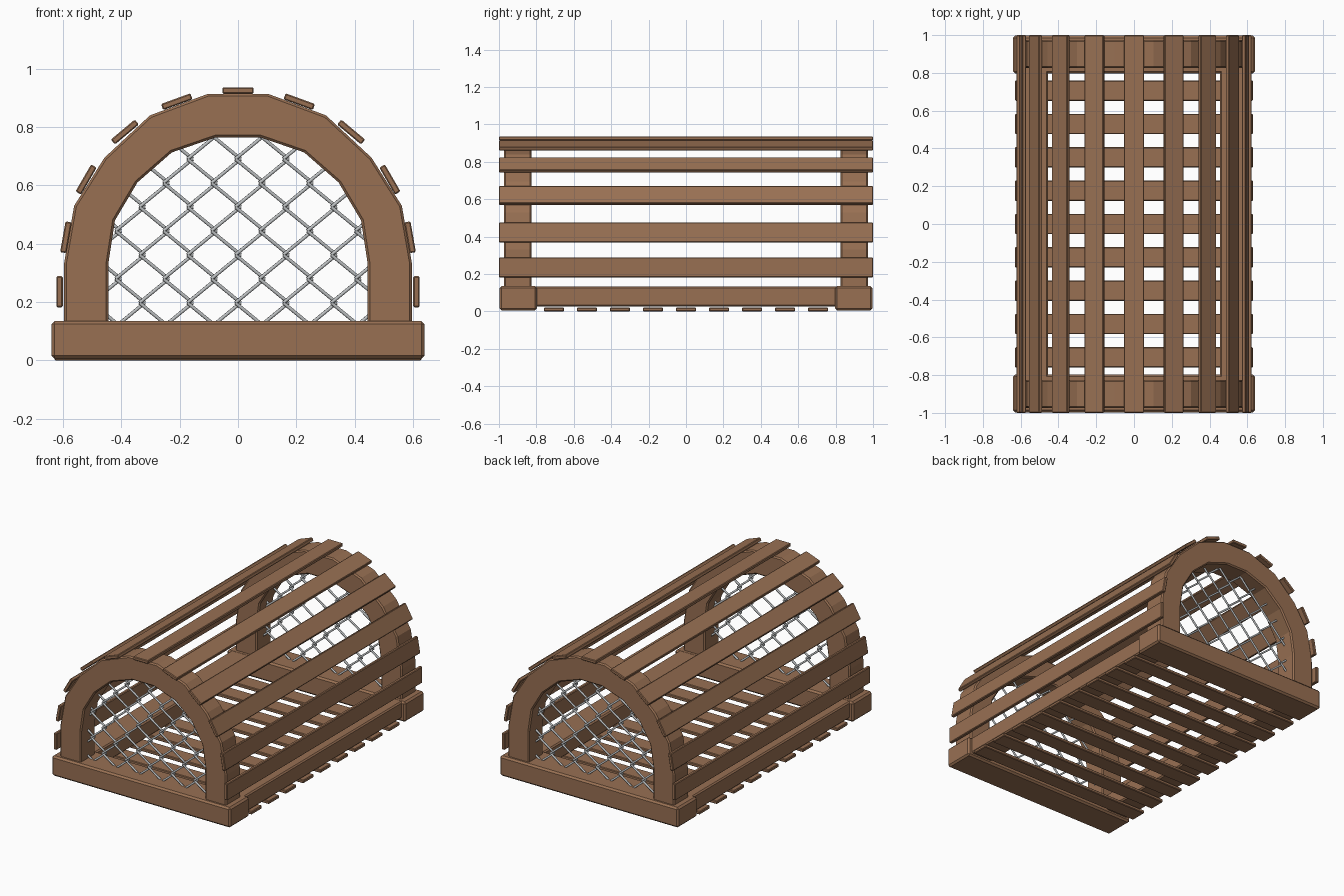
import bpy, bmesh, math
from mathutils import Matrix, Vector

if "Cube" in bpy.data.objects:
    bpy.data.objects.remove(bpy.data.objects["Cube"])


def material(name, rgb):
    m = bpy.data.materials.new(name)
    m.diffuse_color = (*rgb, 1)
    m.use_nodes = True
    m.node_tree.nodes["Principled BSDF"].inputs["Base Color"].default_value = m.diffuse_color
    return m


WOOD = material("brown_wood", (0.315, 0.162, 0.086))
WIRE = material("grey_wire", (0.52, 0.54, 0.55))


def finish(name, bm, mat, bevel):
    bmesh.ops.recalc_face_normals(bm, faces=bm.faces)
    me = bpy.data.meshes.new(name)
    bm.to_mesh(me)
    bm.free()
    me.materials.append(mat)
    ob = bpy.data.objects.new(name, me)
    bpy.context.collection.objects.link(ob)
    mod = ob.modifiers.new("bevel", 'BEVEL')
    mod.width = bevel
    mod.segments = 1
    mod.limit_method = 'ANGLE'
    mod.angle_limit = math.radians(40)
    return ob


def box(name, centre, size, bevel=0.004, turn_y=0):
    bm = bmesh.new()
    bmesh.ops.create_cube(bm, size=1)
    bm.transform(Matrix.Diagonal((*size, 1)))
    ob = finish(name, bm, WOOD, bevel)
    ob.location = centre
    ob.rotation_euler = (0, math.radians(turn_y), 0)
    return ob


# half profiles of the arch, from foot to crown
OUTER = [(0.597, 0.10), (0.597, 0.33), (0.562, 0.53), (0.458, 0.695), (0.302, 0.84), (0.103, 0.914)]
INNER = [(0.445, 0.10), (0.445, 0.33), (0.422, 0.48), (0.345, 0.61), (0.227, 0.713), (0.075, 0.765)]


def mirrored(half):
    return half + [(-x, z) for x, z in reversed(half)]


def arch(name, y0, y1):
    bm = bmesh.new()
    rings = []
    for (ox, oz), (ix, iz) in zip(mirrored(OUTER), mirrored(INNER)):
        rings.append([bm.verts.new(p) for p in
                      ((ox, y0, oz), (ox, y1, oz), (ix, y1, iz), (ix, y0, iz))])
    for a, b in zip(rings, rings[1:]):
        for k in range(4):
            n = (k + 1) % 4
            bm.faces.new((a[k], a[n], b[n], b[k]))
    bm.faces.new(rings[0])
    bm.faces.new(rings[-1])
    return finish(name, bm, WOOD, 0.008)


def in_opening(x, z):
    if z < 0.11:
        return False
    return abs(x) < 0.47 if z < 0.33 else math.hypot(x, z - 0.33) < 0.47


# chain-link net: upright zigzag wires hooked into each other
def net(name, y):
    cu = bpy.data.curves.new(name, 'CURVE')
    cu.dimensions = '3D'
    cu.bevel_depth = 0.0065
    cu.bevel_resolution = 1
    cu.use_fill_caps = True
    step, hook, gap = 0.0822, 0.009, 0.007
    for col in range(-6, 6):
        for row in range(0, 10):
            ends = []
            for r in (row, row + 1):
                # neighbouring wires meet on every second row
                right = (col + r + 1) % 2
                x = (col + right) * step + (hook if right else -hook)
                ends.append(Vector((x, y + (gap if right else -gap), 0.115 + r * step)))
            a, b = ends
            ts = [t / 20 for t in range(21)
                  if in_opening(a.x + (b.x - a.x) * t / 20, a.z + (b.z - a.z) * t / 20)]
            if len(ts) < 2:
                continue
            sp = cu.splines.new('POLY')
            sp.points.add(1)
            for pt, t in zip(sp.points, (ts[0], ts[-1])):
                pt.co = (*a.lerp(b, t), 1)
    cu.materials.append(WIRE)
    ob = bpy.data.objects.new(name, cu)
    bpy.context.collection.objects.link(ob)


# both ends: base beam, arch and net
for s, end in ((-1, "front"), (1, "back")):
    box(end + "_base_beam", (0, s * 0.897, 0.07), (1.28, 0.2, 0.13), 0.011)
    arch(end + "_arch", s * 0.9 - 0.074, s * 0.9 + 0.074)
    net(end + "_net", s * 0.9)

# side rails between the base beams
for s, side in ((-1, "left"), (1, "right")):
    box(side + "_base_rail", (s * 0.535, 0, 0.08), (0.16, 1.65, 0.108), 0.008)

# floor slats
for i in range(9):
    box(f"floor_slat_{i + 1}", (0, (i - 4) * 0.1765, 0.0105), (1.26, 0.107, 0.021))

# long slats around the arch
SLATS = [(0.612, 0.235, 90), (0.59, 0.422, 80), (0.521, 0.62, 60), (0.388, 0.783, 40), (0.21, 0.887, 20)]
box("top_slat", (0, 0, 0.925), (0.107, 2, 0.022))
for i, (x, z, ang) in enumerate(SLATS):
    for s, side in ((-1, "left"), (1, "right")):
        box(f"{side}_slat_{i + 1}", (s * x, 0, z), (0.107, 2, 0.022), 0.004, s * ang)
